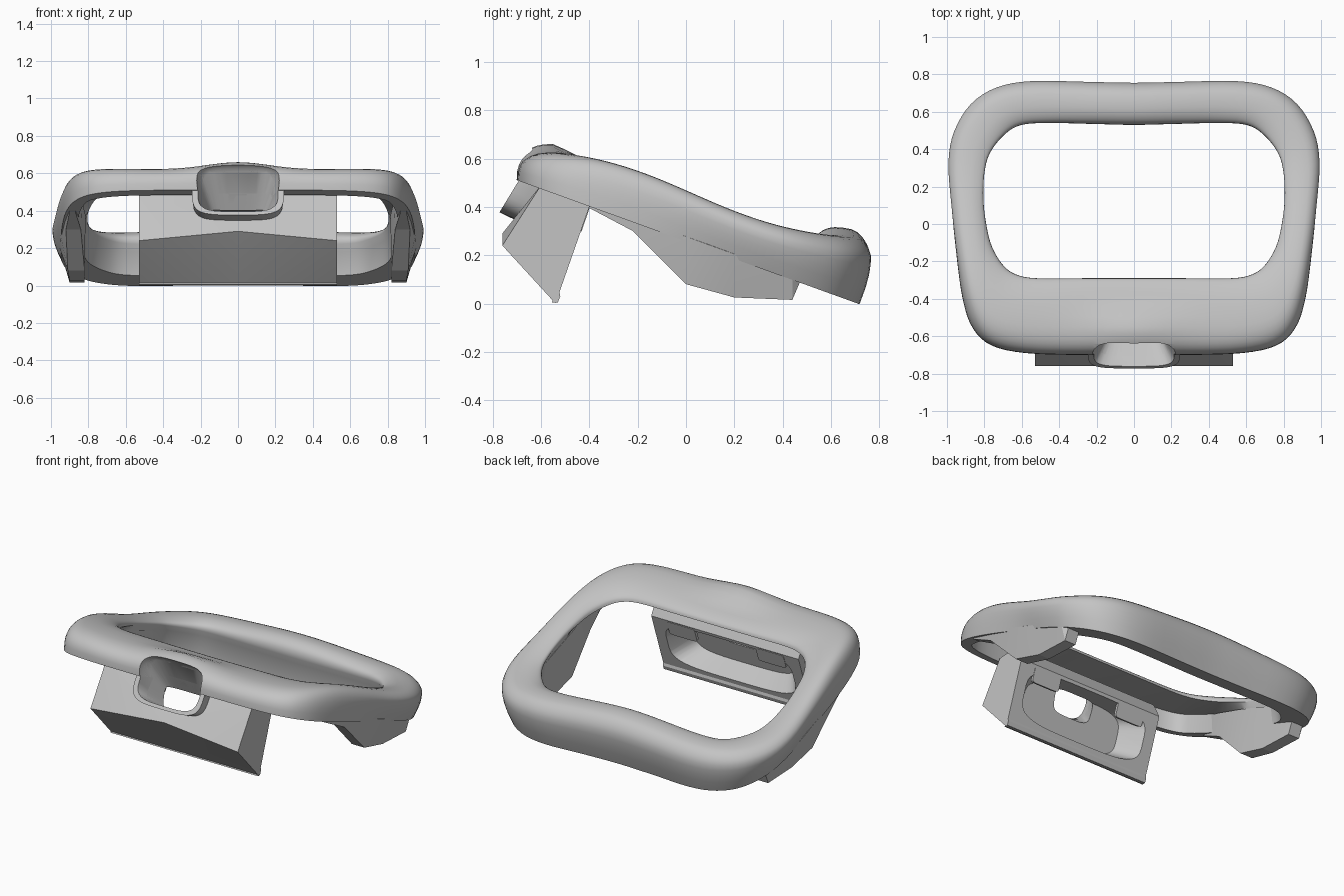
import bpy, bmesh, math
from mathutils import Vector

cube = bpy.data.objects.get("Cube")
if cube:
    bpy.data.objects.remove(cube, do_unlink=True)

grey = bpy.data.materials.new("light_grey")
grey.use_nodes = True
colour = (0.55, 0.55, 0.55, 1)
grey.diffuse_color = colour
grey.node_tree.nodes["Principled BSDF"].inputs["Base Color"].default_value = colour


def loft(name, sections, closed=False, smooth=35):
    """Skin a list of equal-length closed sections into one solid."""
    bm = bmesh.new()
    rows = [[bm.verts.new(p) for p in s] for s in sections]
    count = len(rows[0])
    pairs = list(zip(rows, rows[1:])) + ([(rows[-1], rows[0])] if closed else [])
    for a, b in pairs:
        for i in range(count):
            j = (i + 1) % count
            bm.faces.new((a[i], a[j], b[j], b[i]))
    if not closed:
        bm.faces.new(rows[0])
        bm.faces.new(rows[-1])
    bmesh.ops.recalc_face_normals(bm, faces=bm.faces)
    bmesh.ops.triangulate(bm, faces=[f for f in bm.faces if len(f.verts) == 4])
    mesh = bpy.data.meshes.new(name)
    bm.to_mesh(mesh)
    bm.free()
    mesh.materials.append(grey)
    obj = bpy.data.objects.new(name, mesh)
    bpy.context.collection.objects.link(obj)
    shade(obj, smooth)
    return obj


def select(obj):
    bpy.ops.object.select_all(action="DESELECT")
    obj.select_set(True)
    bpy.context.view_layer.objects.active = obj


def shade(obj, angle):
    select(obj)
    bpy.ops.object.shade_smooth_by_angle(angle=math.radians(angle))


def cut(obj, cutter):
    mod = obj.modifiers.new("cut", "BOOLEAN")
    mod.operation = "DIFFERENCE"
    mod.solver = "EXACT"
    mod.object = cutter
    select(obj)
    bpy.ops.object.modifier_apply(modifier=mod.name)
    shade(obj, 35)


def rounded(centre, up, half_w, half_h, power=0.5, n=40):
    """Rounded rectangle across x and the given up direction."""
    pts = []
    for i in range(n):
        a = 2 * math.pi * (i + 0.5) / n
        c, s = math.cos(a), math.sin(a)
        pts.append(centre + Vector((math.copysign(abs(c) ** power, c) * half_w, 0, 0))
                   + up * math.copysign(abs(s) ** power, s) * half_h)
    return pts


def clamp(v):
    return min(1, max(0, v))


def base(y):
    return 0.257 - 0.362 * y


def crest(x, y):
    """Top height: an S-slope with a hump in the middle of both end bars."""
    z = 0.455 - 0.21 * math.tanh(2.1 * (y - 0.03))
    if y < 0:
        hump = 0.05 * math.exp(-(x / 0.25) ** 2) * clamp((-y - 0.4) / 0.15)
        return z + hump - 0.02 * math.exp(-(x / 0.5) ** 2) * clamp((-y - 0.2) / 0.25)
    return z + 0.04 * math.exp(-(x / 0.45) ** 2) * clamp((y - 0.2) / 0.25)


# Sloping frame: paired outer and inner outline points, mirrored and smoothed
half = [Vector(p) for p in (
    (0, -.70, 0, -.29), (.3, -.70, .27, -.29), (.58, -.69, .52, -.29),
    (.76, -.65, .63, -.27), (.86, -.56, .7, -.22), (.92, -.4, .76, -.12),
    (.96, -.15, .79, 0), (.985, .1, .805, .13), (1, .33, .8, .27),
    (.97, .5, .77, .38), (.88, .65, .69, .48), (.74, .74, .6, .53),
    (.55, .775, .45, .54), (.25, .77, .22, .535), (0, .765, 0, .53))]
outline = half + [Vector((-p[0], p[1], -p[2], p[3])) for p in half[-2:0:-1]]


def frame_section(o, i):
    across = i - o
    back = clamp((o.y + 0.5) / 0.9)
    pts = []
    for k in range(19):
        a = math.pi * k / 18
        c, s = math.cos(a), math.sin(a)
        s = max(0, s) ** 0.75
        u = (1 - math.copysign(abs(c) ** 0.75, c)) / 2
        p = o + across * u
        # Outer wall leans in towards its lower edge
        if u < 0.5:
            p += across.normalized() * back * (0.08 * max(0, 1 - s / 0.75) - 0.018 * (1 - 2 * u))
        low = base(p.y) + 0.16 * u
        pts.append(Vector((p.x, p.y, low + (crest(p.x, p.y) - low) * s)))
    # Hollow underside, closing up towards the back
    wall = 0.2 + 0.72 * clamp((o.y + 0.6) / 0.6)
    for u, rise in ((wall, 0.125), (wall - 0.02, 0)):
        p = o + across * u
        pts.append(Vector((p.x, p.y, base(p.y) + rise)))
    return pts


sections = []
n = len(outline)
for k in range(n):
    a, b, c, d = (outline[(k + j) % n] for j in (-1, 0, 1, 2))
    for step in range(4):
        t = step / 4
        p = (2 * b + (c - a) * t + (2 * a - 5 * b + 4 * c - d) * t ** 2
             + (3 * b - a - 3 * c + d) * t ** 3) / 2
        sections.append(frame_section(Vector((p[0], p[1])), Vector((p[2], p[3]))))
frame = loft("frame", sections, closed=True, smooth=45)

# Front housing with a raised middle crease
side = ((-.76, .24), (-.54, 0), (-.40, .40), (-.45, .5), (-.6, .49))
housing = loft("front_housing", [
    [Vector((x, y, z + (0.05 if j == 0 and x == 0 else 0))) for j, (y, z) in enumerate(side)]
    for x in (-.53, 0, .53)], smooth=10)

# Spout sleeve, narrowing into the frame
up = Vector((0, .52, .854))
inward = Vector((0, .854, -.52))
mouth = Vector((0, -.69, .512))
sleeve = loft("spout_sleeve", [
    rounded(mouth - up * 0.01, up, .245, .148),
    rounded(mouth - up * 0.012 + inward * 0.06, up, .24, .14),
    rounded(mouth - up * 0.03 + inward * 0.17, up, .2, .11)])

# Recess in the back of the housing
rise = Vector((0, .33, .944))
out = Vector((0, .944, -.33))
plate = Vector((0, -.47, .2))
middle = plate + rise * 0.03
recess = loft("recess_cutter", [
    rounded(middle + out * 0.02, rise, .47, .165, 0.5),
    rounded(middle - out * 0.135, rise, .36, .14, 0.5)])

# Funnel through the spout
funnel = loft("funnel_cutter", [
    rounded(mouth - inward * 0.05, up, .225, .144),
    rounded(mouth, up, .215, .136),
    rounded(Vector((0, -.53, .30)), up, .12, .055)])

cut(housing, recess)
cut(sleeve, recess)
for part in (housing, sleeve, frame):
    cut(part, funnel)
for cutter in (recess, funnel):
    bpy.data.objects.remove(cutter, do_unlink=True)

# Retaining lip under the recess
loft("retaining_lip", [
    [Vector((x, y, z)) for y, z in ((-.555, .005), (-.53, .005), (-.52, .03), (-.525, .055), (-.54, .04))]
    for x in (-.53, .53)], smooth=10)

# Recess tabs, and side fins: y, bottom z, outer top x, outer bottom x, inner x
stations = ((-.4, .395, .9, .9, .87), (-.22, .3, .93, .92, .84), (0, .08, .95, .91, .82),
            (.2, .025, .955, .90, .82), (.44, .015, .93, .90, .82), (.47, .085, .92, .90, .82))
for sign, word in ((1, "left"), (-1, "right")):
    centre = plate + rise * 0.155 + Vector((sign * 0.32, 0, 0))
    loft(f"recess_tab_{word}", [
        rounded(centre + out * t, rise, .1, .05, 0.25) for t in (-.015, .003)])
    loft(f"side_fin_{word}", [
        [Vector((sign * x, y, z)) for x, z in (
            (top, base(y) + 0.02), (low, bottom), (inner, bottom), (inner - 0.005, base(y) + 0.12))]
        for y, bottom, top, low, inner in stations], smooth=10)
